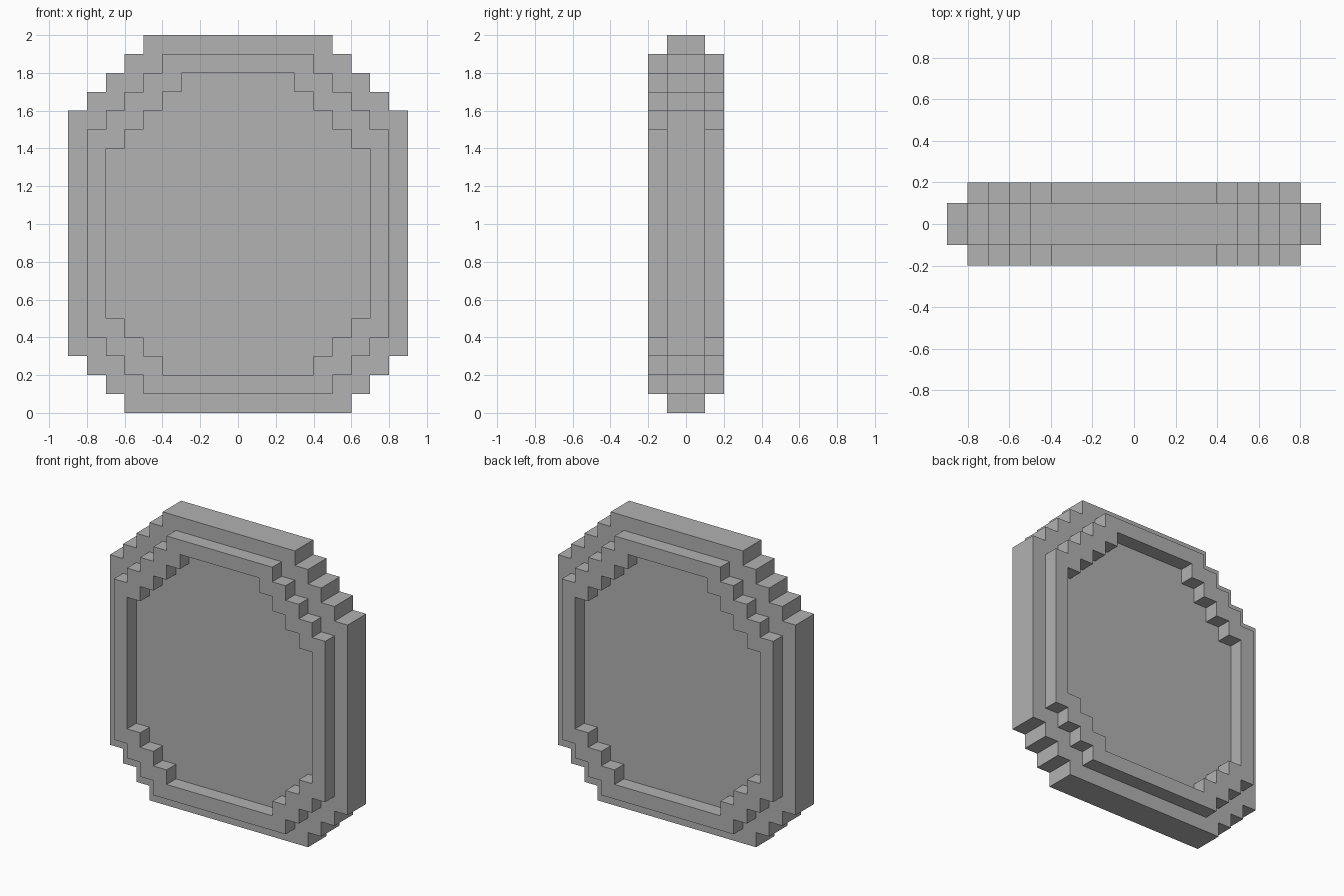
import bpy
import bmesh

STEP = 0.1

if "Cube" in bpy.data.objects:
    bpy.data.objects.remove(bpy.data.objects["Cube"], do_unlink=True)


def stepped_outline(inset):
    """Closed (x, z) stair-cornered outline, shrunk by a number of steps."""
    x, z = 6 - inset, inset
    right = [(x, z)]
    for _ in range(3):                      # lower corner, stepping outward
        right += [(x, z + 1), (x + 1, z + 1)]
        x, z = x + 1, z + 1
    z = 16 - inset
    right.append((x, z))
    for _ in range(4):                      # upper corner, stepping inward
        right += [(x - 1, z), (x - 1, z + 1)]
        x, z = x - 1, z + 1
    left = [(-px, pz) for px, pz in reversed(right)]
    return [(px * STEP, pz * STEP) for px, pz in right + left]


# Cross-section from front panel to back panel: (inset steps, depth steps)
front = [(2, -1), (2, -2), (1, -2), (1, -1), (0, -1)]
section = front + [(inset, -y) for inset, y in reversed(front)]

bm = bmesh.new()
loops = [[bm.verts.new((x, y * STEP, z)) for x, z in stepped_outline(inset)]
         for inset, y in section]

# Rim, raised borders and their inner walls
for a, b in zip(loops, loops[1:]):
    for i in range(len(a)):
        j = (i + 1) % len(a)
        bm.faces.new((a[i], a[j], b[j], b[i]))

# Recessed panels
bm.faces.new(loops[0])
bm.faces.new(loops[-1])
bmesh.ops.recalc_face_normals(bm, faces=bm.faces)

mesh = bpy.data.meshes.new("stepped_disc")
bm.to_mesh(mesh)
bm.free()

# Plain grey finish
grey = bpy.data.materials.new("plain_grey")
grey.use_nodes = True
colour = (0.445, 0.445, 0.445, 1)
grey.diffuse_color = colour
grey.node_tree.nodes["Principled BSDF"].inputs["Base Color"].default_value = colour
mesh.materials.append(grey)

disc = bpy.data.objects.new("stepped_disc", mesh)
bpy.context.collection.objects.link(disc)
